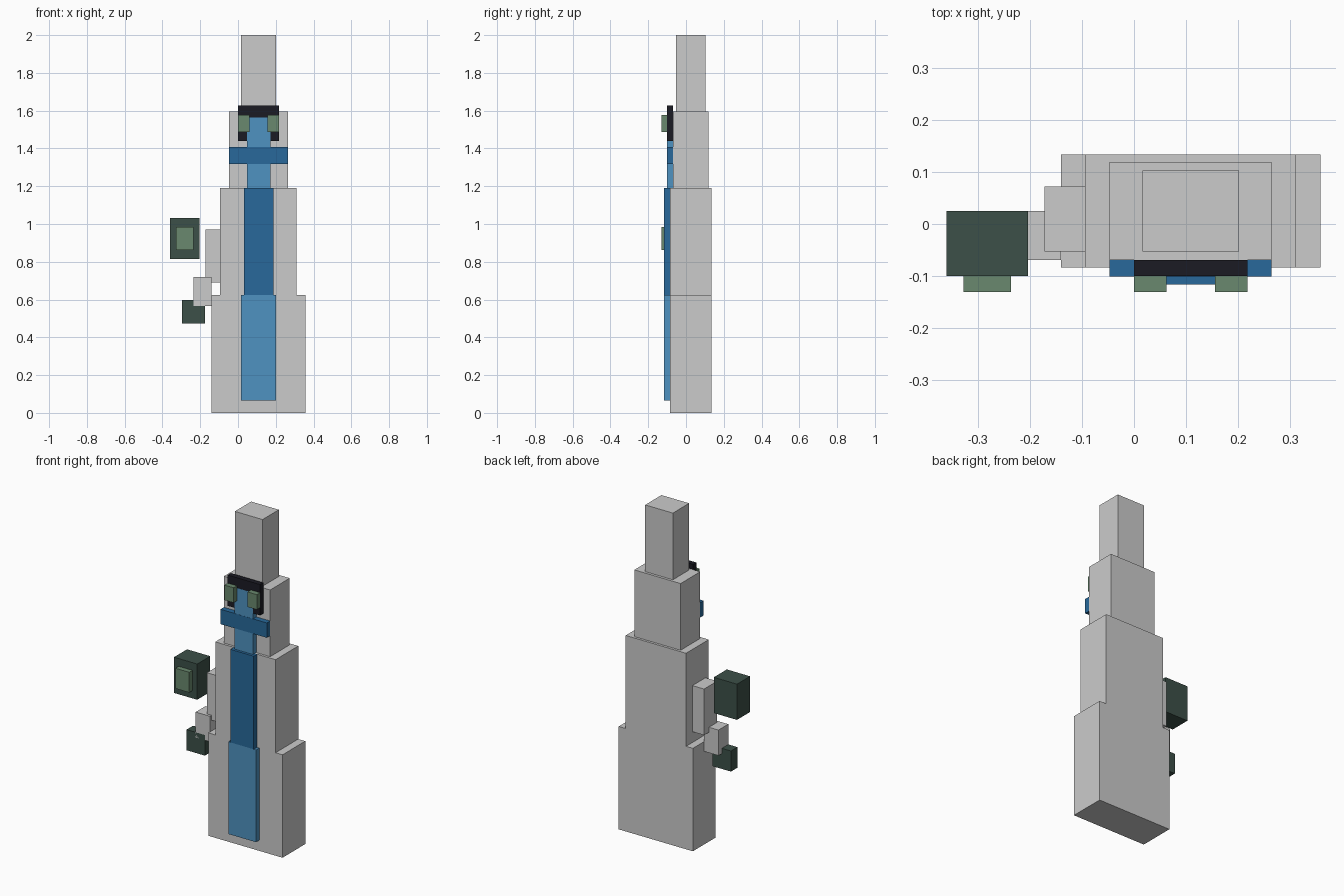
import bpy

if "Cube" in bpy.data.objects:
    bpy.data.objects.remove(bpy.data.objects["Cube"])

COLOURS = {
    "light_blue": (0.077, 0.287, 0.533, 1),
    "dark_blue": (0.021, 0.141, 0.328, 1),
    "dark_green": (0.045, 0.080, 0.065, 1),
    "light_green": (0.144, 0.250, 0.156, 1),
    "black": (0.011, 0.011, 0.017, 1),
}
MATERIALS = {}
for key, rgba in COLOURS.items():
    MATERIALS[key] = bpy.data.materials.new(key)
    MATERIALS[key].diffuse_color = rgba


def box(name, x, y, z, colour=None):
    """Box from (min, max) spans along each axis."""
    spans = (x, y, z)
    bpy.ops.mesh.primitive_cube_add(size=1)
    obj = bpy.context.object
    obj.name = name
    obj.location = [(a + b) / 2 for a, b in spans]
    obj.scale = [b - a for a, b in spans]
    bpy.ops.object.transform_apply(location=True, rotation=False, scale=True)
    if colour:
        obj.data.materials.append(MATERIALS[colour])
    return obj


# Stepped tower
box("tower_base", (-0.140, 0.358), (-0.084, 0.134), (0, 0.625))
box("tower_middle", (-0.094, 0.311), (-0.084, 0.134), (0.625, 1.19))
box("tower_upper", (-0.047, 0.264), (-0.069, 0.119), (1.19, 1.595))
box("tower_spire", (0.016, 0.202), (-0.053, 0.103), (1.595, 2.0))

# Stepped ledges on the left side
box("side_ledge_upper", (-0.172, -0.094), (-0.053, 0.072), (0.69, 0.97))
box("side_ledge_lower", (-0.236, -0.140), (-0.069, 0.025), (0.565, 0.72))

# Blue strip down the front
box("front_strip_lower", (0.016, 0.202), (-0.116, -0.084), (0.065, 0.625), "light_blue")
box("front_strip_middle", (0.031, 0.187), (-0.116, -0.084), (0.625, 1.19), "dark_blue")
box("front_strip_upper", (0.047, 0.171), (-0.100, -0.069), (1.19, 1.565), "light_blue")
box("cross_band", (-0.047, 0.264), (-0.101, -0.069), (1.317, 1.407), "dark_blue")

# Black plate with a mirrored pair of green blocks
box("face_plate", (0.0, 0.218), (-0.0995, -0.069), (1.44, 1.627), "black")
for side, sign in (("left", -1), ("right", 1)):
    edges = sorted((0.109 + sign * 0.047, 0.109 + sign * 0.109))
    box(f"plate_block_{side}", edges, (-0.131, -0.0995), (1.487, 1.578), "light_green")

# Detached green blocks
box("floating_block_large", (-0.360, -0.204), (-0.100, 0.025), (0.815, 1.032), "dark_green")
box("floating_block_panel", (-0.328, -0.236), (-0.131, -0.100), (0.862, 0.985), "light_green")
box("floating_block_small", (-0.297, -0.174), (-0.069, -0.007), (0.472, 0.597), "dark_green")

for m in bpy.data.materials:
    if m.users and not m.is_grease_pencil:
        m.use_nodes = True
        m.node_tree.nodes["Principled BSDF"].inputs["Base Color"].default_value = m.diffuse_color
